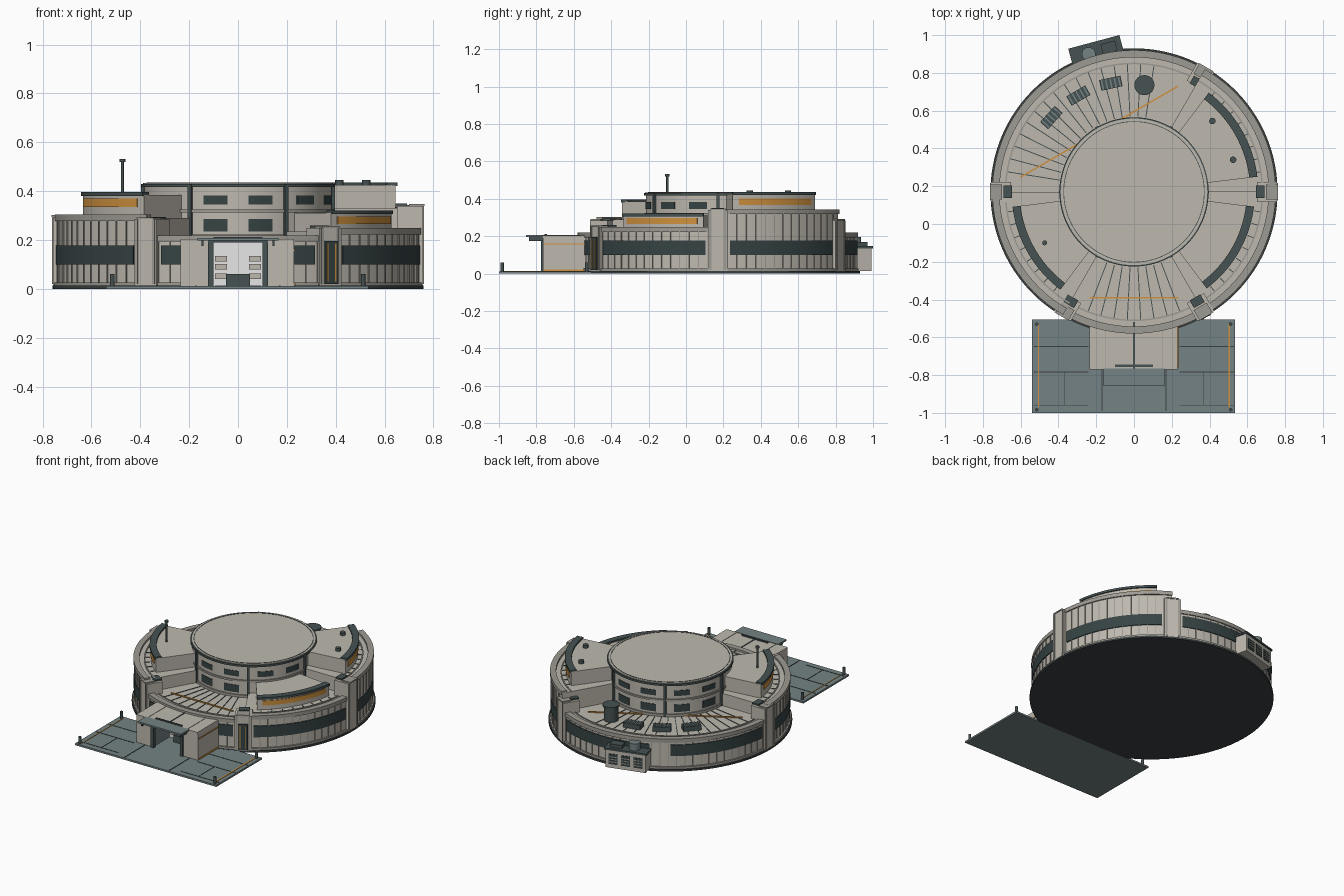
import bpy, bmesh, math
from mathutils import Matrix, Vector

if "Cube" in bpy.data.objects:
    bpy.data.objects.remove(bpy.data.objects["Cube"])

CY = 0.17  # y of the round building's axis


def material(name, r, g, b):
    lin = [((c / 255 + 0.055) / 1.055) ** 2.4 for c in (r, g, b)]
    m = bpy.data.materials.new(name)
    m.diffuse_color = (*lin, 1)
    m.use_nodes = True
    m.node_tree.nodes["Principled BSDF"].inputs["Base Color"].default_value = m.diffuse_color
    return m


BEIGE = material("warm concrete", 190, 185, 175)
TRIM = material("grey concrete trim", 158, 155, 147)
TEAL = material("blue grey paving", 116, 130, 131)
DARK = material("dark slate metal", 70, 82, 82)
GLASS = material("dark glass", 54, 67, 68)
ORANGE = material("amber", 208, 146, 62)
BASE = material("charcoal base", 58, 65, 66)
WHITE = material("bright white", 254, 254, 254)


def box(bm, x0, x1, y0, y1, z0, z1):
    m = Matrix.Translation(((x0 + x1) / 2, (y0 + y1) / 2, (z0 + z1) / 2)) @ \
        Matrix.Diagonal((x1 - x0, y1 - y0, z1 - z0, 1))
    bmesh.ops.create_cube(bm, size=1, matrix=m)


def rbox(bm, a, r0, r1, w, z0, z1, off=0):
    """Box pointing outward at angle a (degrees), w wide, shifted sideways by off."""
    m = Matrix.Translation((0, CY, 0)) @ Matrix.Rotation(math.radians(a), 4, 'Z') @ \
        Matrix.Translation(((r0 + r1) / 2, off, (z0 + z1) / 2)) @ \
        Matrix.Diagonal((r1 - r0, w, z1 - z0, 1))
    bmesh.ops.create_cube(bm, size=1, matrix=m)


def cyl(bm, x, y, r, z0, z1, n=24):
    bmesh.ops.create_cone(bm, cap_ends=True, segments=n, radius1=r, radius2=r, depth=z1 - z0,
                          matrix=Matrix.Translation((x, y, (z0 + z1) / 2)))


def arc(bm, r0, r1, a0, a1, z0, z1):
    """Ring segment prism about the building axis; 360 degrees makes a closed ring."""
    full = a1 - a0 >= 360
    n = max(1, math.ceil((a1 - a0) / 2.5))
    rows = []
    for i in range(n if full else n + 1):
        t = math.radians(a0 + (a1 - a0) * i / n)
        c, s = math.cos(t), math.sin(t)
        rows.append([bm.verts.new((r * c, CY + r * s, z))
                     for r, z in ((r0, z0), (r1, z0), (r1, z1), (r0, z1))])
    for i in range(n):
        p, q = rows[i], rows[(i + 1) % len(rows)]
        for k in range(4):
            bm.faces.new((p[k], q[k], q[(k + 1) % 4], p[(k + 1) % 4]))
    if not full:
        bm.faces.new(rows[0])
        bm.faces.new(rows[-1][::-1])


def part(name, mat, *shapes):
    """One object from (function, args...) tuples."""
    bm = bmesh.new()
    for fn, *args in shapes:
        fn(bm, *args)
    bmesh.ops.recalc_face_normals(bm, faces=bm.faces)
    me = bpy.data.meshes.new(name)
    bm.to_mesh(me)
    bm.free()
    me.materials.append(mat)
    ob = bpy.data.objects.new(name, me)
    bpy.context.collection.objects.link(ob)
    bpy.context.view_layer.objects.active = ob
    ob.select_set(True)
    bpy.ops.object.shade_smooth_by_angle(angle=math.radians(25))
    ob.select_set(False)


# Ground disc and plinth
part("base_disc", BASE, (cyl, 0, CY, 0.76, 0, 0.013, 144))
part("plinth", TRIM, (arc, 0.70, 0.753, 0, 360, 0.013, 0.027))

# Outer ring sectors: name, start, end, roof height
SECTORS = [("front", 240, 300, 0.205), ("right_front", 300, 360, 0.235),
           ("right_back", 0, 60, 0.33), ("back", 60, 180, 0.205), ("left_front", 180, 240, 0.29)]
for name, a0, a1, h in SECTORS:
    low = h < 0.21
    part(name + "_sector", BEIGE, (arc, 0.38, 0.742, a0, a1, 0.013, h))
    part(name + "_coping", TRIM, (arc, 0.712, 0.75, a0, a1, h - 0.012, h + 0.014),
         (arc, 0.676, 0.684, a0, a1, h, h + 0.005))
    wins = [(s + 5, s + 55) for s in range(a0, a1, 60)]
    part(name + "_window_band", GLASS, *[(arc, 0.735, 0.748, s, e, 0.10, 0.177) for s, e in wins])
    part(name + "_wall_ribs", TRIM, *[(rbox, a, 0.738, 0.7465, 0.005, 0.027, h)
                                      for a in range(a0 + 4, a1 - 2, 4)])
    part(name + "_roof_seams", DARK, *[(rbox, a, 0.40 if low else 0.645, 0.68, 0.005, h, h + 0.003)
                                       for a in range(a0 + (21 if a0 == 60 else 9), a1 - 6, 6)])

# Piers between sectors, with dark roof hatches
PIERS = [(0, 0.34), (60, 0.285), (180, 0.295), (240, 0.285), (300, 0.25)]
part("piers", BEIGE, *[(rbox, a, 0.65, 0.758, 0.105, 0.013, h) for a, h in PIERS])
part("pier_caps", TRIM, *[(rbox, a, 0.70, 0.763, 0.08, h, h + 0.008) for a, h in PIERS])
part("pier_grooves", TRIM, *[(rbox, a, 0.75, 0.762, 0.012, 0.02, h, o)
                             for a, h in PIERS for o in (-0.04, 0.04)])
part("pier_hatches", DARK, *[(rbox, a, 0.645, 0.692, 0.065, h, h + 0.01) for a, h in PIERS])
part("pier_panel", GLASS, (rbox, 300, 0.755, 0.766, 0.06, 0.02, 0.195))
part("pier_panel_strips", ORANGE, *[(rbox, 300, 0.76, 0.769, 0.005, 0.03, 0.185, o)
                                    for o in (-0.018, 0.018)])

# Raised roof blocks with amber windows and dark eaves
for name, a0, h, z, r, w0, w1 in (("right_front", 300, 0.235, 0.31, 0.632, 0.265, 0.297),
                                  ("right_back", 0, 0.33, 0.425, 0.65, 0.368, 0.402),
                                  ("left_front", 180, 0.29, 0.385, 0.64, 0.335, 0.37)):
    part(name + "_upper_block", BEIGE, (arc, 0.38, r, a0 + 7, a0 + 53, h - 0.01, z))
    part(name + "_upper_window", ORANGE, (arc, r - 0.01, r + 0.004, a0 + 10, a0 + 50, w0, w1))
    part(name + "_eave", DARK, (arc, r - 0.035, r + 0.008, a0 + 7, a0 + 53, z - 0.004, z + 0.011))

# Central drum
part("drum", BEIGE, (cyl, 0, CY, 0.385, 0.1, 0.425, 144))
part("drum_roof", BEIGE, (cyl, 0, CY, 0.388, 0.428, 0.434, 144))
part("drum_roof_line", DARK, (arc, 0.370, 0.374, 0, 360, 0.43, 0.436),
     (arc, 0.37, 0.395, 0, 360, 0.417, 0.430))
part("drum_ledges", TRIM, (arc, 0.37, 0.393, 0, 360, 0.312, 0.324),
     (arc, 0.37, 0.393, 0, 360, 0.205, 0.222))
part("drum_windows", GLASS, *[(arc, 0.38, 0.388, a + o - 7.5, a + o + 7.5, z0, z1)
                              for a in range(30, 390, 60) for o in (-14, 14)
                              for z0, z1 in ((0.345, 0.382), (0.235, 0.285))])
part("drum_pilasters", DARK, *[(rbox, a, 0.38, 0.398, 0.016, 0.205, 0.43)
                               for a in range(0, 360, 60)])

# Amber roof strips
part("front_roof_strip", ORANGE, (box, -0.235, 0.235, -0.394, -0.386, 0.205, 0.212))
part("back_roof_strip", ORANGE, (rbox, 120, 0.364, 0.372, 0.965, 0.205, 0.212))

# Back roof equipment
VENTS = (102, 120, 138)
part("roof_vents", DARK, *[(rbox, a, 0.56, 0.617, 0.115, 0.205, 0.237) for a in VENTS])
part("roof_vent_slats", TEAL, *[(rbox, a, 0.562, 0.615, 0.008, 0.237, 0.243, -0.046 + 0.023 * i)
                                for a in VENTS for i in range(5)])
part("roof_tank", DARK, (cyl, 0.055, 0.735, 0.046, 0.205, 0.30, 32), (cyl, 0.055, 0.735, 0.053, 0.30, 0.312, 32))

# Rear plant room
part("plant_room", BEIGE, (rbox, 105, 0.70, 0.815, 0.265, 0.013, 0.135))
part("plant_room_roof", DARK, (rbox, 105, 0.70, 0.822, 0.28, 0.135, 0.147))
part("plant_room_vents", GLASS, *[(rbox, 105, 0.81, 0.819, 0.06, 0.04, 0.11, o) for o in (-0.083, 0, 0.083)])
part("plant_room_louvres", TRIM, *[(rbox, 105, 0.815, 0.822, 0.05, z, z + 0.006, o)
                                   for o in (-0.083, 0, 0.083) for z in (0.055, 0.072, 0.089)])
part("plant_room_tank", TEAL, (cyl, -0.24, 0.9, 0.036, 0.147, 0.195))
part("plant_room_box", DARK, (rbox, 105, 0.745, 0.80, 0.08, 0.147, 0.17, -0.07))

# Antenna and roof domes
part("antenna", DARK, (cyl, -0.473, -0.1, 0.006, 0.38, 0.52, 12), (cyl, -0.473, -0.1, 0.013, 0.52, 0.532, 16))
part("roof_domes", DARK, (cyl, 0.415, 0.545, 0.017, 0.42, 0.445), (cyl, 0.525, 0.34, 0.017, 0.42, 0.445))

# Forecourt with seams, edge strips and bollards
part("forecourt", TEAL, (box, -0.54, 0.535, -1.0, -0.505, 0, 0.012))
part("forecourt_seams", BASE,
     *[(box, s * 0.17 - 0.003, s * 0.17 + 0.003, -0.99, -0.77, 0.012, 0.014) for s in (-1, 1)],
     *[(box, s * 0.37 - 0.0015, s * 0.37 + 0.0015, -0.96, -0.785, 0.012, 0.014) for s in (-1, 1)],
     *[(box, min(s * 0.24, s * 0.53), max(s * 0.24, s * 0.53), y, y + 0.003, 0.012, 0.014)
       for s in (-1, 1) for y in (-0.96, -0.785, -0.65)])
part("forecourt_strips", ORANGE, (box, 0.499, 0.508, -0.97, -0.53, 0.012, 0.015),
     (box, -0.507, -0.503, -0.97, -0.53, 0.012, 0.015))
part("bollards", DARK, *[(cyl, x, y, 0.009, 0.012, 0.06, 12) for x in (-0.515, 0.512) for y in (-0.983, -0.53)])

# Entrance block: hollow lobby with frame and canopy
part("entrance_walls", BEIGE, (box, -0.235, -0.12, -0.765, -0.5, 0.012, 0.19),
     (box, 0.12, 0.23, -0.765, -0.5, 0.012, 0.19), (box, -0.235, 0.23, -0.77, -0.46, 0.19, 0.205))
part("entrance_roof_seams", DARK, (box, -0.004, 0.004, -0.765, -0.52, 0.205, 0.208),
     (box, -0.10, 0.10, -0.756, -0.744, 0.205, 0.212))
part("entrance_roof_joints", TRIM, *[(box, x - 0.002, x + 0.002, -0.765, -0.52, 0.205, 0.207) for x in (-0.15, 0.15)])
part("entrance_frame", DARK, (box, -0.122, -0.10, -0.775, -0.755, 0.012, 0.2),
     (box, 0.10, 0.122, -0.775, -0.755, 0.012, 0.2), (box, -0.10, 0.10, -0.775, -0.755, 0.19, 0.2))
part("lobby_sides", TEAL, (box, -0.121, -0.112, -0.755, -0.58, 0.012, 0.19),
     (box, 0.112, 0.121, -0.755, -0.58, 0.012, 0.19))
part("lobby_back", WHITE, (box, -0.112, 0.112, -0.584, -0.576, 0.012, 0.19))
part("lobby_desk", DARK, (box, -0.05, 0.05, -0.63, -0.60, 0.012, 0.06))
part("lobby_shelves", BEIGE, *[(box, s * 0.07 - 0.025, s * 0.07 + 0.025, -0.60, -0.584, z, z + 0.022)
                               for s in (-1, 1) for z in (0.04, 0.08, 0.112)])
part("canopy", TEAL, (box, -0.165, 0.165, -0.855, -0.765, 0.197, 0.208))
part("canopy_brackets", DARK, *[(box, s * 0.145 - 0.004, s * 0.145 + 0.004, -0.84, -0.765, 0.175, 0.197)
                                for s in (-1, 1)])
part("entrance_strips", ORANGE, (box, 0.228, 0.235, -0.76, -0.53, 0.155, 0.161),
     (box, 0.228, 0.235, -0.76, -0.53, 0.014, 0.022))
